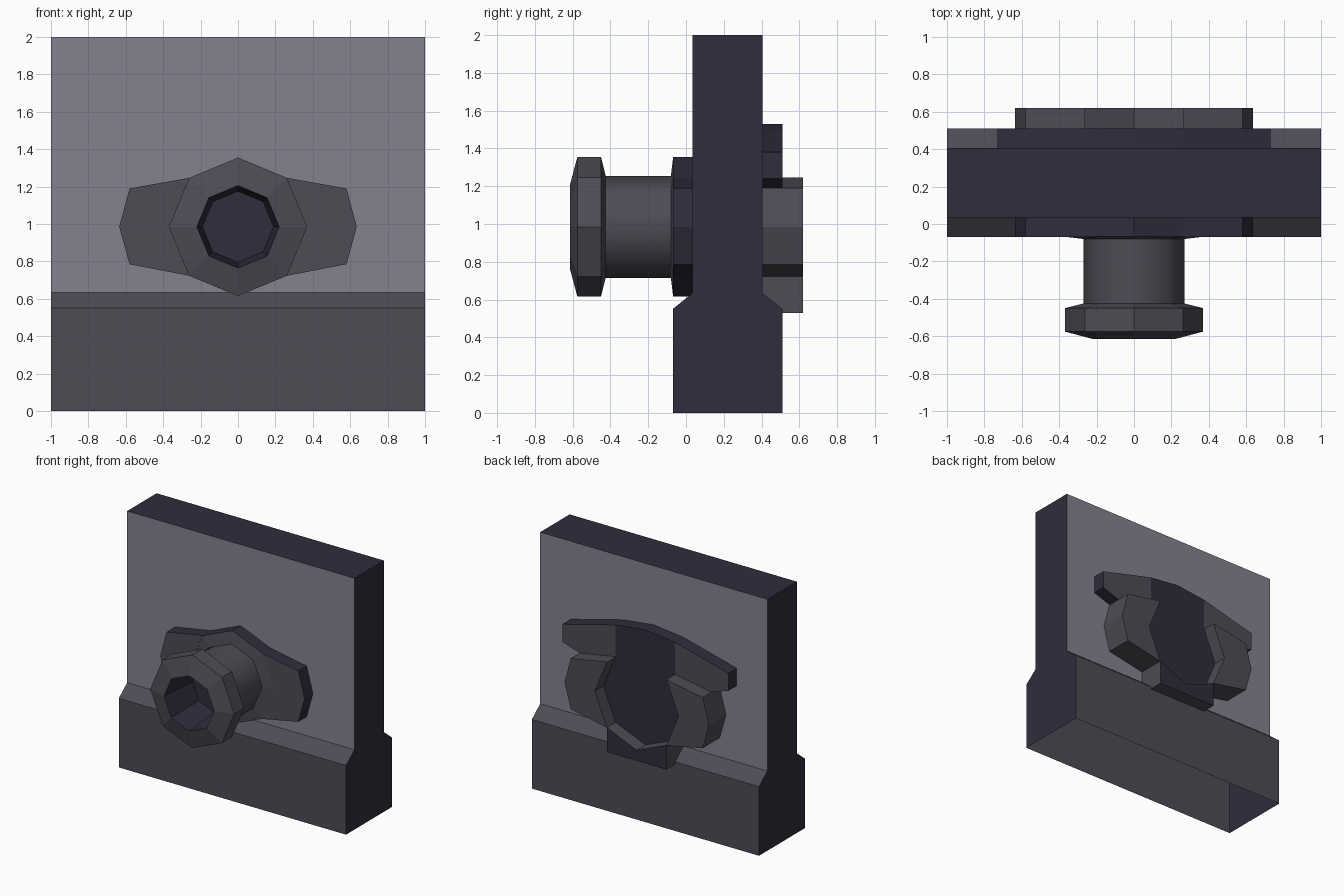
import bpy, bmesh, math

if "Cube" in bpy.data.objects:
    bpy.data.objects.remove(bpy.data.objects["Cube"])


def material(name, rgb):
    m = bpy.data.materials.new(name)
    m.diffuse_color = (*rgb, 1)
    m.use_nodes = True
    m.node_tree.nodes["Principled BSDF"].inputs["Base Color"].default_value = m.diffuse_color
    return m


LIGHT = material("light_stone", (0.23, 0.22, 0.27))
GREY = material("dark_grey", (0.075, 0.072, 0.09))
NAVY = material("navy", (0.028, 0.026, 0.045))
MATS = [LIGHT, GREY, NAVY]
CZ = 0.985                      # height of the fitting's axis
R = 0.37                        # octagon radius


def finish(name, bm):
    me = bpy.data.meshes.new(name)
    bm.to_mesh(me)
    bm.free()
    for m in MATS:
        me.materials.append(m)
    ob = bpy.data.objects.new(name, me)
    bpy.context.collection.objects.link(ob)
    return ob


def extrude(name, pts, direction, cap=1, side=2, place=None):
    """Extrude a flat outline along a vector."""
    bm = bmesh.new()
    f = bm.faces.new([bm.verts.new(place(*p)) for p in pts])
    res = bmesh.ops.extrude_face_region(bm, geom=[f], use_keep_orig=True)
    verts = [g for g in res["geom"] if isinstance(g, bmesh.types.BMVert)]
    bmesh.ops.translate(bm, verts=verts, vec=direction)
    bmesh.ops.recalc_face_normals(bm, faces=bm.faces)
    axis = max(range(3), key=lambda i: abs(direction[i]))
    for f in bm.faces:
        f.material_index = cap if abs(f.normal[axis]) > 0.9 else side
    return bm


def prism(name, pts, y0, y1, cap=1, side=2):
    """Outline in x,z extruded in y."""
    bm = extrude(name, pts, (0, y1 - y0, 0), cap, side, lambda x, z: (x, y0, z))
    return finish(name, bm)


def flip(pts):
    return [(-x, z) for x, z in reversed(pts)]


# Wall: stepped profile, hollow with an open underside
profile = [(-0.07, 0), (-0.07, 0.55), (0.035, 0.635), (0.035, 2),
           (0.405, 2), (0.405, 0.635), (0.51, 0.55), (0.51, 0)]
bm = extrude("wall", profile, (2, 0, 0), 2, 1, lambda y, z: (-1, y, z))
for f in list(bm.faces):
    n, c = f.normal, f.calc_center_median()
    if c.z < 0.01:
        bm.faces.remove(f)
    elif n.z > 0.95:
        f.material_index = 2
    elif abs(n.y) > 0.9 and c.z > 1:
        f.material_index = 0
finish("wall", bm)

# Side wings with a notch following the octagon, front and back, both sides
k = R * math.sqrt(0.5)
wing = [(k, CZ + k), (0.58, 1.19), (0.635, CZ), (0.58, 0.785), (k, CZ - k), (R, CZ)]
for side, pts in (("right", wing), ("left", flip(wing))):
    prism("front_wing_" + side, pts, -0.07, 0.035)
    prism("back_wing_" + side, pts, 0.405, 0.62, 1, 1)

# Back: recessed octagon floor
octagon = [(R * math.sin(i * math.pi / 4), CZ + R * math.cos(i * math.pi / 4))
           for i in range(8)]
prism("back_recess_floor", octagon, 0.405, 0.51, 2, 2)

# Back: arched brow in three pieces
brow_mid = [(-k, CZ + k), (-k, 1.50), (0, 1.53), (k, 1.50), (k, CZ + k)]
prism("back_brow_middle", brow_mid, 0.405, 0.51, 2, 2)
brow_end = [(k, CZ + k), (k, 1.50), (0.73, 1.38), (0.73, 1.24), (0.58, 1.19)]
prism("back_brow_right", brow_end, 0.405, 0.51)
prism("back_brow_left", flip(brow_end), 0.405, 0.51)

# Back: tab under the octagon
tab = [(-k, 0.53), (-k, CZ - k), (0, CZ - R), (k, CZ - k), (k, 0.53)]
prism("back_tab", tab, 0.405, 0.62, 2, 1)

# Front: eight-sided collar, shank and flanged hollow nozzle, turned on y
# each entry: radius, y, material of the band that follows
rings = [(R, 0.035, 2), (R, -0.068, 1), (0.27, -0.08, 1), (0.27, -0.425, 1),
         (R, -0.45, 1), (R, -0.575, 1), (0.22, -0.615, 2), (0.19, -0.30, 2)]
bm = bmesh.new()
loops = []
for r, y, _ in rings:
    loops.append([bm.verts.new((r * math.sin(i * math.pi / 4), y,
                                CZ + r * math.cos(i * math.pi / 4)))
                  for i in range(8)])
for j in range(len(rings) - 1):
    for i in range(8):
        n = (i + 1) % 8
        f = bm.faces.new((loops[j][i], loops[j][n], loops[j + 1][n], loops[j + 1][i]))
        f.material_index = rings[j][2]
        f.smooth = j == 2
bm.faces.new(loops[-1]).material_index = 2
bm.faces.new(loops[0]).material_index = 2
bmesh.ops.recalc_face_normals(bm, faces=bm.faces)
finish("front_nozzle", bm)
